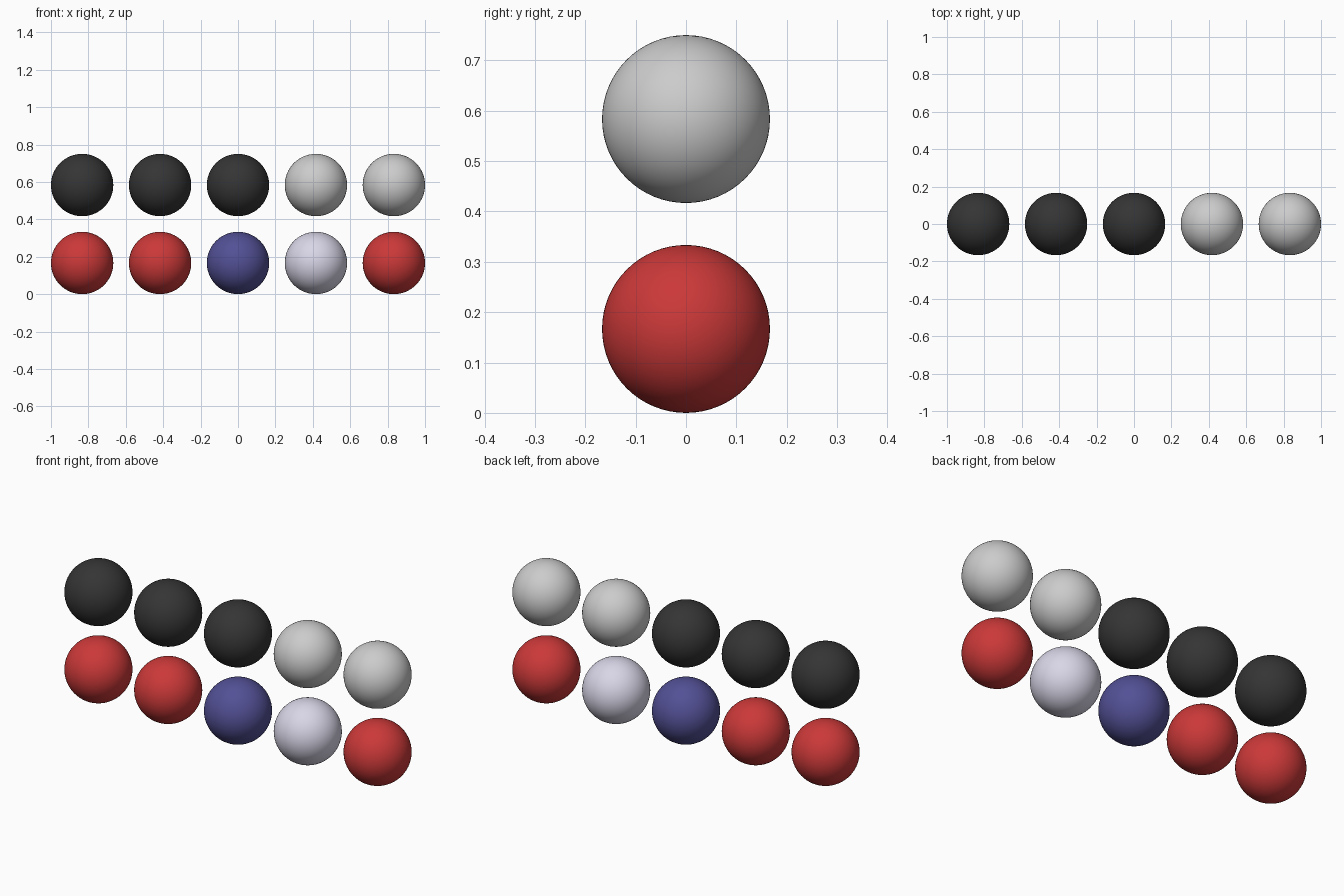
import bpy

if "Cube" in bpy.data.objects:
    bpy.data.objects.remove(bpy.data.objects["Cube"])

R = 1 / 6          # ball radius
STEP = 2.5 * R     # centre-to-centre spacing


def material(name, rgb):
    mat = bpy.data.materials.new(name)
    mat.diffuse_color = (*rgb, 1.0)
    mat.use_nodes = True
    mat.node_tree.nodes["Principled BSDF"].inputs["Base Color"].default_value = mat.diffuse_color
    return mat


red = material("red", (0.60, 0.04, 0.04))
black = material("black", (0.035, 0.035, 0.035))
blue = material("blue", (0.085, 0.08, 0.30))
lavender = material("pale_lavender", (0.69, 0.67, 0.80))
light = material("light_grey", (0.70, 0.70, 0.70))
mid = material("mid_grey", (0.58, 0.58, 0.58))

# Two rows of five balls, listed left to right
rows = {
    "lower": [red, red, blue, lavender, red],
    "upper": [black, black, black, light, mid],
}

for row, (label, mats) in enumerate(rows.items()):
    for col, mat in enumerate(mats):
        bpy.ops.mesh.primitive_uv_sphere_add(
            segments=64, ring_count=32, radius=R,
            location=((col - 2) * STEP, 0, R + row * STEP))
        ball = bpy.context.object
        ball.name = f"{label}_ball_{col + 1}"
        ball.data.materials.append(mat)
        bpy.ops.object.shade_smooth()
